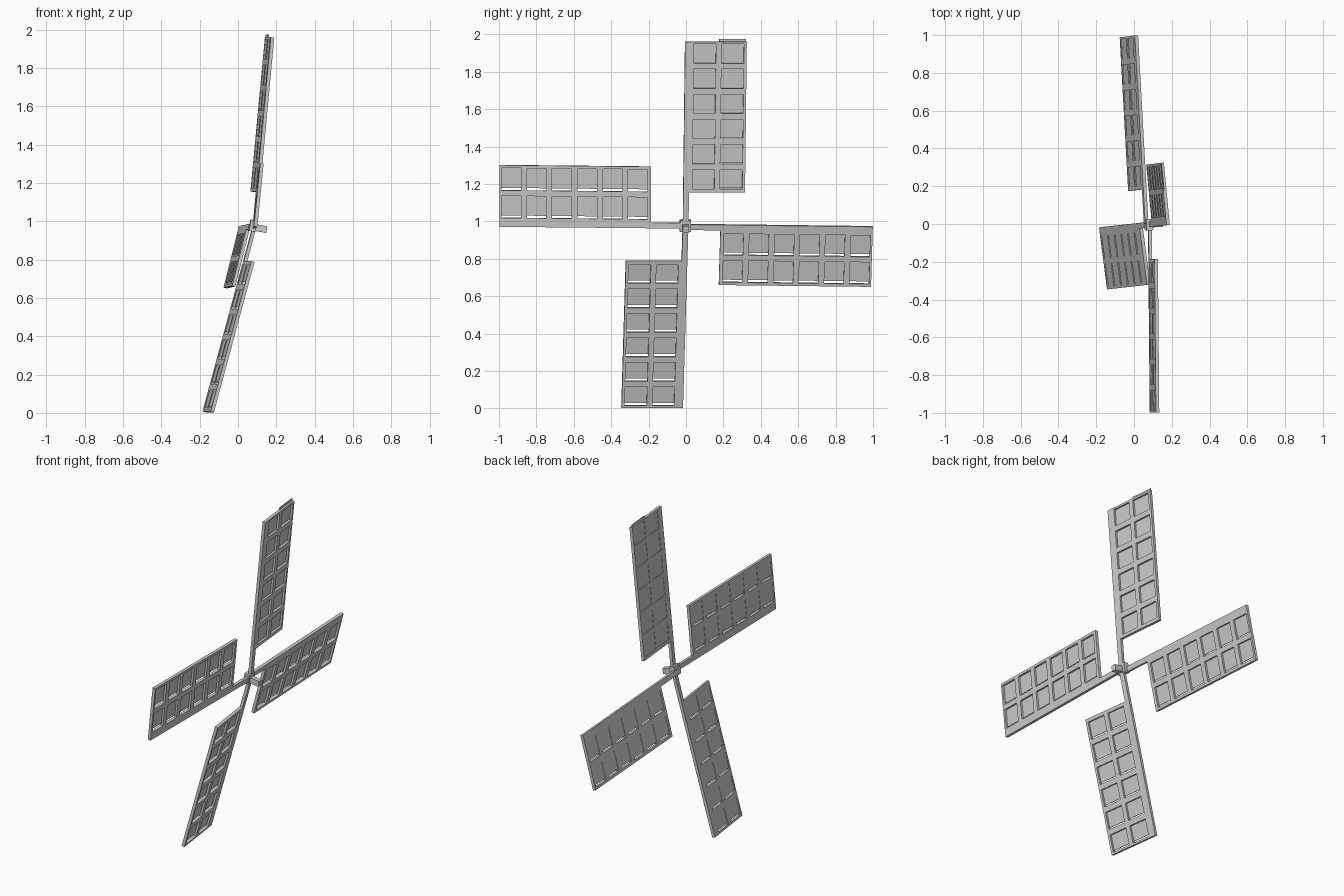
import bpy, bmesh
from mathutils import Vector, Matrix

if "Cube" in bpy.data.objects:
    bpy.data.objects.remove(bpy.data.objects["Cube"])

THICK = 0.018


def finish(name, bm, thickness=None):
    bmesh.ops.recalc_face_normals(bm, faces=bm.faces)
    me = bpy.data.meshes.new(name)
    bm.to_mesh(me)
    bm.free()
    ob = bpy.data.objects.new(name, me)
    bpy.context.collection.objects.link(ob)
    if thickness:
        m = ob.modifiers.new("thickness", 'SOLIDIFY')
        m.thickness = thickness
        m.offset = 0
    return ob


def sheet(name, point, us, vs, keep, thickness):
    """Flat grid of quads (only the kept ones), given thickness."""
    bm = bmesh.new()
    vert = {}

    def get(i, j):
        if (i, j) not in vert:
            vert[i, j] = bm.verts.new(point(us[i], vs[j]))
        return vert[i, j]
    for i in range(len(us) - 1):
        for j in range(len(vs) - 1):
            if keep(i, j):
                bm.faces.new((get(i, j), get(i + 1, j), get(i + 1, j + 1), get(i, j + 1)))
    return finish(name, bm, thickness)


def box(name, center, size, axis=(1, 0, 0)):
    """Box whose local x follows the given axis."""
    x = Vector(axis).normalized()
    y = Vector((0, 0, 1)).cross(x).normalized()
    z = x.cross(y)
    rot = Matrix((x, y, z)).transposed().to_4x4()
    bm = bmesh.new()
    bmesh.ops.create_cube(bm, size=1, matrix=Matrix.Translation(center) @ rot @ Matrix.Diagonal((*size, 1)))
    return finish(name, bm)


def sail(name, origin, u, v, r0, r1, shift_u, shift_v, grow=0.0, outer_only=False):
    o, u, v = Vector(origin), Vector(u).normalized(), Vector(v).normalized()
    n = u.cross(v).normalized()
    if n.x > 0:
        n = -n                      # n points to the back of the sail

    def at(depth):
        return lambda a, b: o + u * a + v * b + n * depth

    # lattice frame: 6 x 2 openings
    pitch = (r1 - r0) / 6
    us = [r0]
    for k in range(6):
        us += [r0 + k * pitch + 0.02, r0 + (k + 1) * pitch - 0.012]
    us.append(r1)
    vs = [0, 0.048, 0.166, 0.196, 0.316, 0.331]
    sheet(name + "_frame", at(0), us, vs, lambda i, j: not (i % 2 and j % 2), THICK)

    # spar from hub to frame
    sheet(name + "_spar", at(0), [0, r0], [0, 0.03], lambda i, j: True, THICK)

    # shutters, set toward the back of each opening
    for i in range(1, 12, 2):
        for j in (1, 3):
            s = 0 if outer_only and j == 1 else 1
            a = [us[i] - grow + shift_u * s, us[i + 1] + grow + shift_u * s]
            b = [vs[j] - grow + shift_v, vs[j + 1] + grow + shift_v]
            sheet(f"{name}_shutter_{i}_{j}", at(0.005), a, b, lambda i, j: True, 0.004)


sail("top_sail", (0.088, -0.017, 0.975), (0.094, 0.012, 1), (-0.095, 1, 0),
     0.18, 0.99, 0.015, 0, 0.012, True)
sail("bottom_sail", (0.085, 0.012, 0.975), (-0.27, -0.03, -1), (0.13, -1, 0),
     0.192, 1.005, -0.012, 0)
sail("back_sail", (0.068, 0, 0.985), (-0.055, 1, -0.012), (-0.25, -0.03, -1),
     0.185, 1.0, 0, -0.012)
sail("front_sail", (0.083, 0, 0.962), (0.009, -1, 0.01), (0.1, 0, 1),
     0.186, 0.998, 0, 0.012)

# hub block and drive shaft
AXIS = (1, 0.06, -0.18)
box("hub", (0.078, -0.004, 0.977), (0.035, 0.06, 0.06), AXIS)
box("shaft", (0.115, -0.002, 0.963), (0.07, 0.03, 0.035), AXIS)
